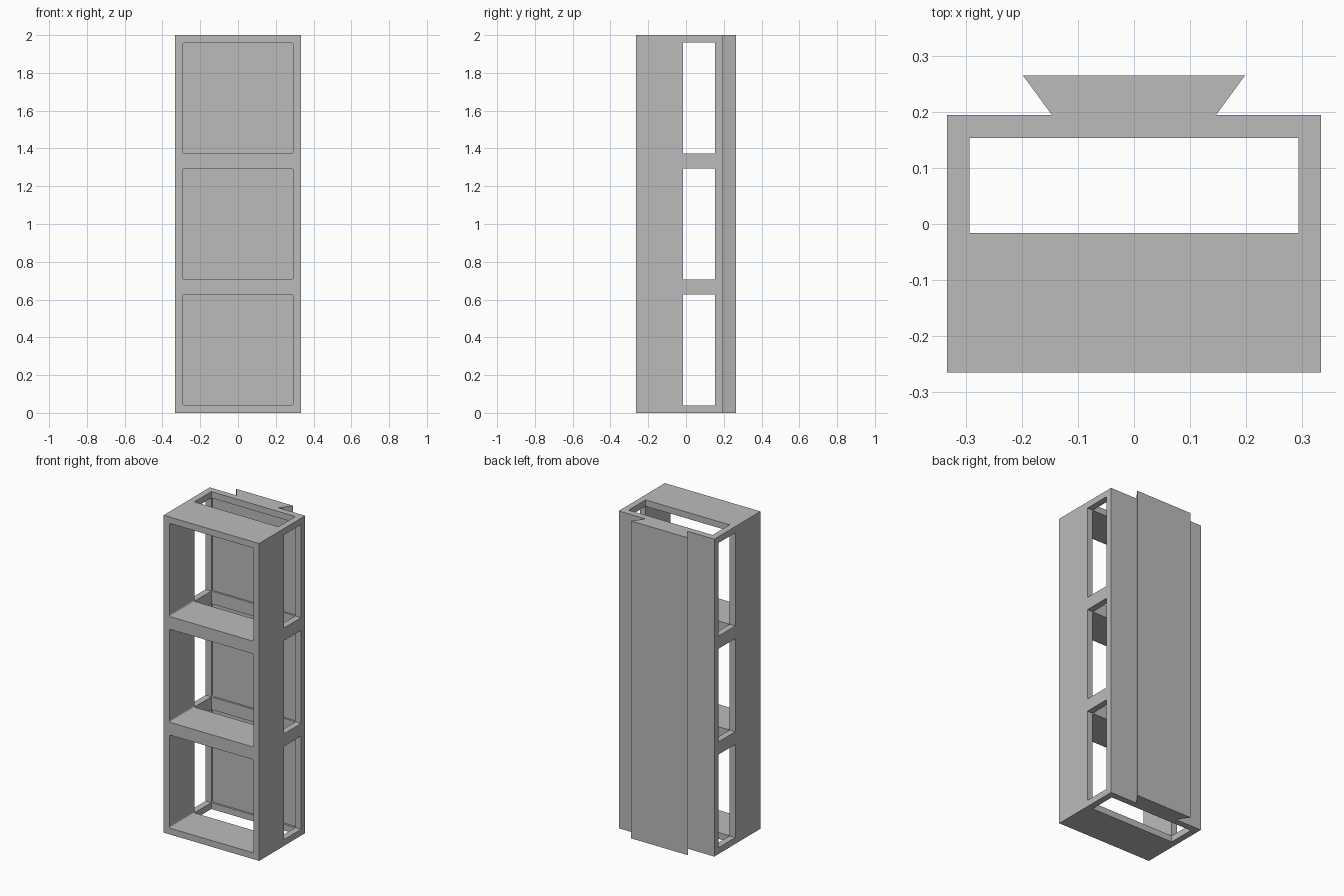
import bpy
import bmesh
from mathutils import Vector

default = bpy.data.objects.get("Cube")
if default:
    bpy.data.objects.remove(default, do_unlink=True)

HALF_W, FRONT, BACK, RAIL_BACK = 0.333, -0.265, 0.194, 0.265
HEIGHT, WALL, CELLS = 2.0, 0.04, 3
SLOT_FRONT, SLOT_BACK, CELL_BACK = -0.016, 0.153, 0.165
PITCH = HEIGHT / CELLS
INNER = HALF_W - WALL

grey = bpy.data.materials.new("plain grey")
grey.use_nodes = True
colour = (0.5, 0.5, 0.5, 1)
grey.diffuse_color = colour
grey.node_tree.nodes["Principled BSDF"].inputs["Base Color"].default_value = colour


def finish(name, bm):
    bmesh.ops.recalc_face_normals(bm, faces=bm.faces)
    mesh = bpy.data.meshes.new(name)
    bm.to_mesh(mesh)
    bm.free()
    mesh.materials.append(grey)
    obj = bpy.data.objects.new(name, mesh)
    bpy.context.collection.objects.link(obj)
    return obj


def box(name, low, high, round_y=0):
    """Box between two corners, optionally rounding its edges along y."""
    bm = bmesh.new()
    bmesh.ops.create_cube(bm, size=1)
    low, high = Vector(low), Vector(high)
    for v in bm.verts:
        v.co = (low + high) / 2 + v.co * (high - low)
    if round_y:
        edges = [e for e in bm.edges
                 if abs(e.verts[0].co.y - e.verts[1].co.y) > 0.01]
        bmesh.ops.bevel(bm, geom=edges, offset=round_y, segments=3,
                        profile=0.5, affect='EDGES')
    return finish(name, bm)


# Shelf body with its dovetail rail, as one extruded outline
half = [(HALF_W, FRONT), (HALF_W, BACK), (0.146, BACK), (0.198, RAIL_BACK)]
outline = half + [(-x, y) for x, y in reversed(half)]
bm = bmesh.new()
base = bm.faces.new([bm.verts.new((x, y, 0)) for x, y in outline])
top = bmesh.ops.extrude_face_region(bm, geom=[base])["geom"]
bmesh.ops.translate(bm, vec=(0, 0, HEIGHT),
                    verts=[v for v in top if isinstance(v, bmesh.types.BMVert)])
body = finish("shelf_body", bm)

# Open compartments and the side windows beside them
cutters = []
for i in range(CELLS):
    low, high = i * PITCH + WALL, (i + 1) * PITCH - WALL
    cutters.append(box("compartment_cutter", (-INNER, FRONT - 0.1, low),
                       (INNER, CELL_BACK, high), round_y=0.01))
    cutters.append(box("window_cutter", (-HALF_W - 0.1, SLOT_FRONT, low),
                       (HALF_W + 0.1, SLOT_BACK, high)))

# Vertical slot through every shelf
cutters.append(box("slot_cutter", (-INNER, SLOT_FRONT, -0.1),
                   (INNER, SLOT_BACK, HEIGHT + 0.1)))

bpy.context.view_layer.objects.active = body
for cutter in cutters:
    cutter.hide_render = True
    mod = body.modifiers.new("cut", 'BOOLEAN')
    mod.operation = 'DIFFERENCE'
    mod.solver = 'EXACT'
    mod.object = cutter
    bpy.ops.object.modifier_apply(modifier=mod.name)
    bpy.data.objects.remove(cutter, do_unlink=True)
